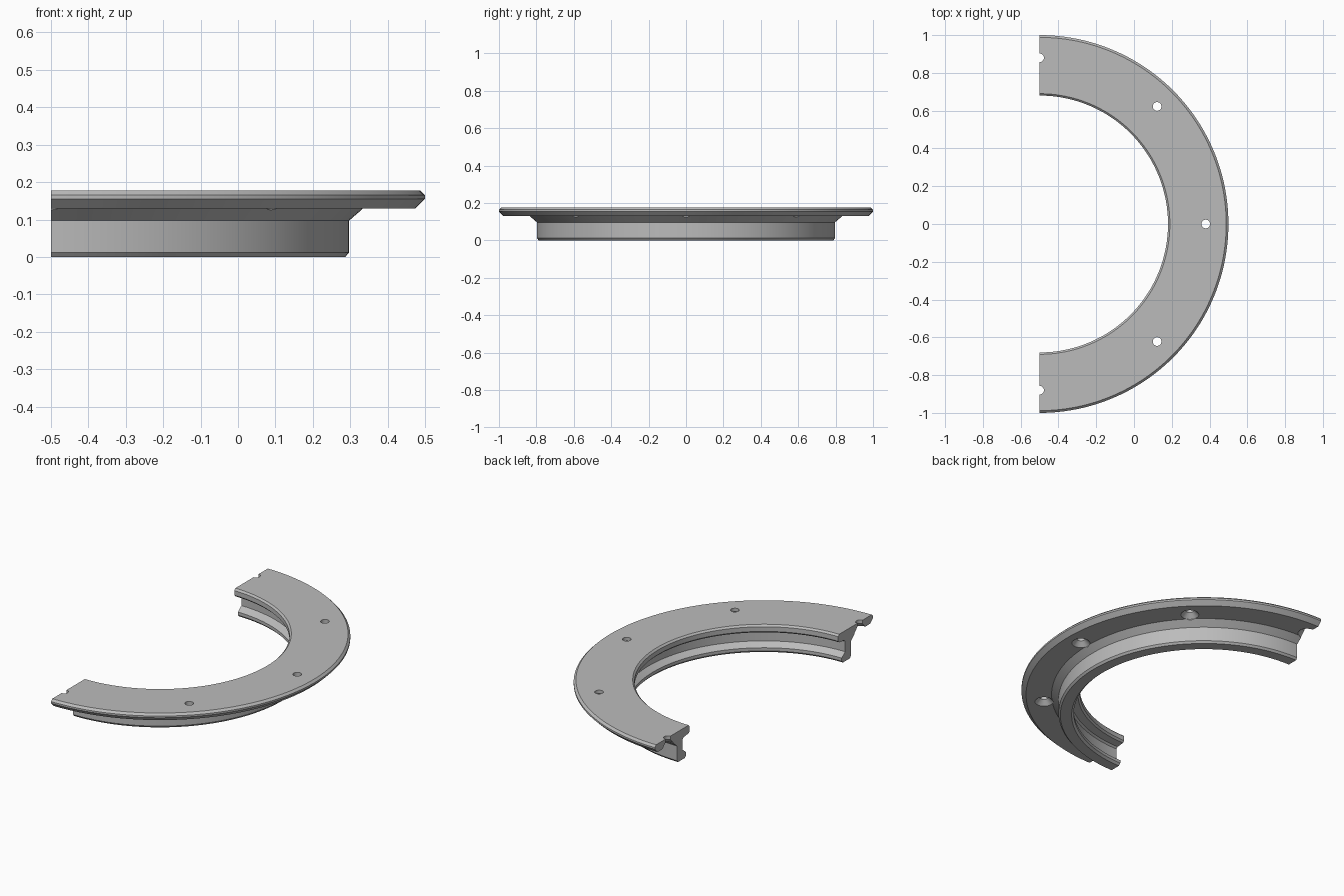
import bpy
import bmesh
from math import pi, sin, cos, radians
from mathutils import Vector, Matrix

cube = bpy.data.objects.get("Cube")
if cube:
    bpy.data.objects.remove(cube, do_unlink=True)

CENTRE = Vector((-0.5, 0, 0))   # axis of the half ring
BOLT_RADIUS = 0.88

steel = bpy.data.materials.new("grey_steel")
steel.use_nodes = True
steel.diffuse_color = (0.5, 0.5, 0.5, 1)
steel.node_tree.nodes["Principled BSDF"].inputs["Base Color"].default_value = (0.5, 0.5, 0.5, 1)


def lathe(bm, profile, angle, steps, location):
    """Spin an (r, z) profile about z, close it, and move it into place."""
    full = angle > 1.9 * pi
    verts = [bm.verts.new((0, -r, z)) for r, z in profile]
    pairs = list(zip(verts, verts[1:]))
    if not full:
        pairs.append((verts[-1], verts[0]))
    edges = [bm.edges.new(p) for p in pairs]
    bmesh.ops.spin(bm, geom=verts + edges, cent=(0, 0, 0), axis=(0, 0, 1),
                   angle=angle, steps=steps)
    bmesh.ops.remove_doubles(bm, verts=bm.verts, dist=1e-5)
    bmesh.ops.holes_fill(bm, edges=[e for e in bm.edges if e.is_boundary], sides=0)
    bmesh.ops.recalc_face_normals(bm, faces=bm.faces)
    bmesh.ops.transform(bm, matrix=Matrix.Translation(location), verts=bm.verts)


def to_object(bm, name):
    mesh = bpy.data.meshes.new(name)
    bm.to_mesh(mesh)
    bm.free()
    mesh.materials.append(steel)
    obj = bpy.data.objects.new(name, mesh)
    bpy.context.collection.objects.link(obj)
    return obj


# Half ring: flange on top, sloped neck, web and inner foot
outer = [(0.988, 0.177), (1.0, 0.165), (1.0, 0.155), (0.975, 0.13),
         (0.835, 0.13), (0.797, 0.097), (0.797, 0.012), (0.787, 0)]
inner = [(0.725, 0), (0.713, 0.012), (0.713, 0.03), (0.745, 0.055),
         (0.745, 0.115), (0.735, 0.125), (0.69, 0.13), (0.68, 0.14),
         (0.68, 0.167), (0.69, 0.177)]
bm = bmesh.new()
lathe(bm, outer + inner, pi, 96, CENTRE)
ring = to_object(bm, "half_ring_flange")

# Bolt holes, countersunk from below
hole = [(0, 0.25), (0.023, 0.25), (0.023, 0.157), (0.05, 0.13), (0.05, 0.115), (0, 0.115)]
cutters = []
for degrees in (-90, -45, 0, 45, 90):
    a = radians(degrees)
    bm = bmesh.new()
    lathe(bm, hole, 2 * pi, 32, CENTRE + BOLT_RADIUS * Vector((cos(a), sin(a), 0)))
    cutter = to_object(bm, "bolt_hole_cutter")
    cutter.hide_render = True
    cut = ring.modifiers.new("bolt_hole", 'BOOLEAN')
    cut.operation = 'DIFFERENCE'
    cut.solver = 'EXACT'
    cut.object = cutter
    cutters.append(cutter)

# Apply the cuts, remove the cutters and smooth the curved faces
bpy.ops.object.select_all(action='DESELECT')
ring.select_set(True)
bpy.context.view_layer.objects.active = ring
for name in [m.name for m in ring.modifiers]:
    bpy.ops.object.modifier_apply(modifier=name)
for cutter in cutters:
    bpy.data.objects.remove(cutter, do_unlink=True)
bpy.ops.object.shade_smooth_by_angle(angle=radians(25))
